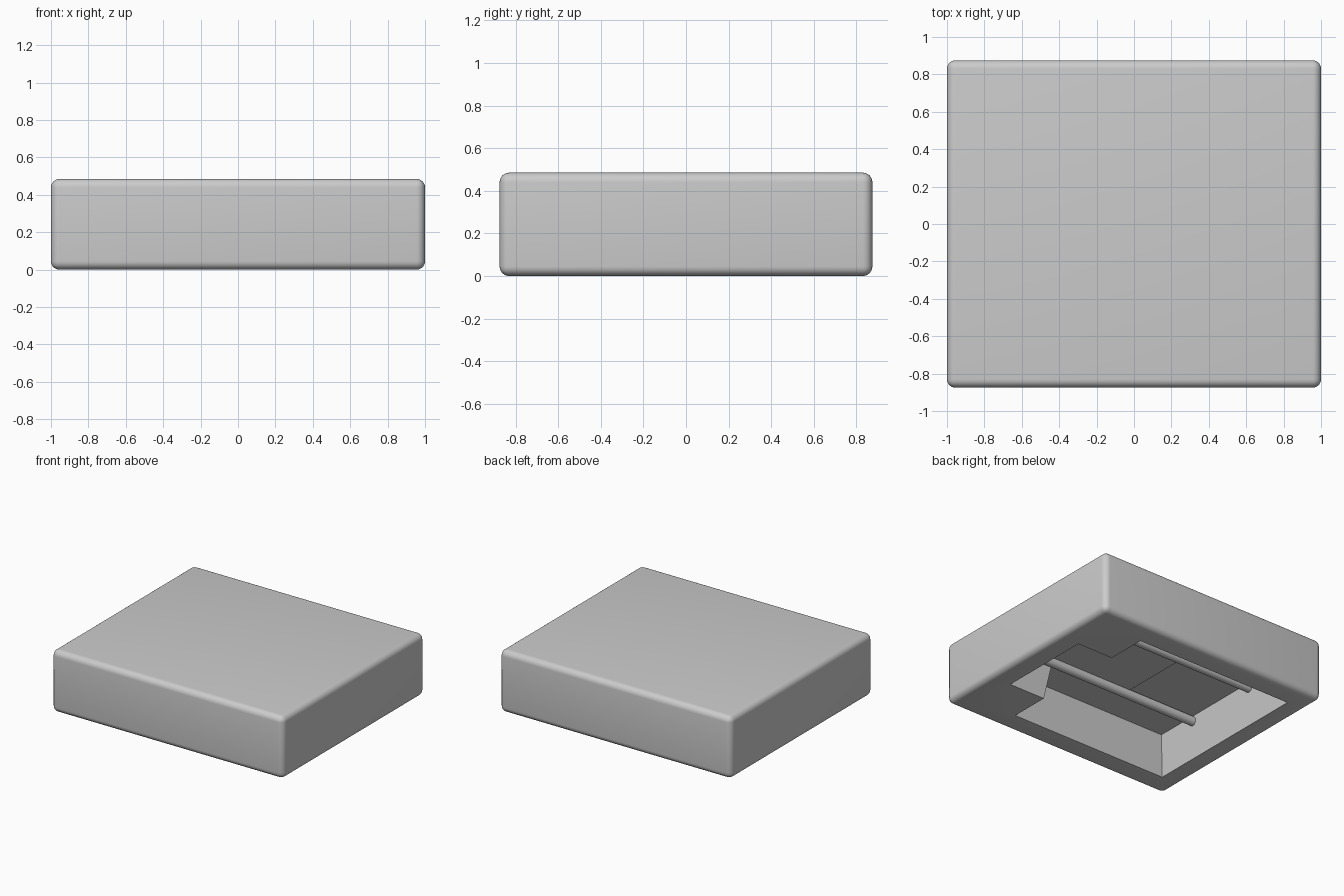
import bpy, bmesh, math

default = bpy.data.objects.get("Cube")
if default:
    bpy.data.objects.remove(default, do_unlink=True)

grey = bpy.data.materials.new("plain_grey")
grey.use_nodes = True
COLOUR = (0.6, 0.6, 0.6, 1)
grey.diffuse_color = COLOUR
grey.node_tree.nodes["Principled BSDF"].inputs["Base Color"].default_value = COLOUR

FLOOR = 0.31    # height of the hollow's ceiling
DRAFT = 0.045   # inward lean of the hollow's walls


def make(name, bm):
    bmesh.ops.recalc_face_normals(bm, faces=bm.faces[:])
    mesh = bpy.data.meshes.new(name)
    bm.to_mesh(mesh)
    bm.free()
    mesh.materials.append(grey)
    obj = bpy.data.objects.new(name, mesh)
    bpy.context.collection.objects.link(obj)
    return obj


def box(name, lo, hi, radius=0):
    bm = bmesh.new()
    bmesh.ops.create_cube(bm, size=1)
    for v in bm.verts:
        v.co = [(a + b) / 2 + c * (b - a) for a, b, c in zip(lo, hi, v.co)]
    if radius:
        bmesh.ops.bevel(bm, geom=bm.edges[:], offset=radius, segments=6,
                        profile=0.5, affect='EDGES')
    return make(name, bm)


def smooth(obj):
    bpy.ops.object.select_all(action='DESELECT')
    obj.select_set(True)
    bpy.context.view_layer.objects.active = obj
    bpy.ops.object.shade_smooth_by_angle(angle=math.radians(30))


# T-shaped hollow outline, half of it mirrored across y
def hollow_outline(d):
    half = [(0.83 - d, 0.375 - d), (0.52 - d, 0.375 - d),
            (0.52 - d, 0.69 - d), (-0.84 + d, 0.69 - d)]
    return half + [(x, -y) for x, y in reversed(half)]


def hollow_cutter():
    bm = bmesh.new()
    rings = [[bm.verts.new((x, y, z)) for x, y in hollow_outline(d)]
             for z, d in ((-0.05, 0), (0, 0), (FLOOR, DRAFT))]
    n = len(rings[0])
    for low, high in zip(rings, rings[1:]):
        for i in range(n):
            j = (i + 1) % n
            bm.faces.new((low[i], low[j], high[j], high[i]))
    bm.faces.new(rings[0])
    bm.faces.new(rings[-1])
    return make("hollow_cutter", bm)


# Rounded body with the hollow cut from its underside
body = box("body", (-1, -0.875, 0), (1, 0.875, 0.485), 0.045)
cutter = hollow_cutter()
cutter.hide_render = True
cut = body.modifiers.new("hollow", 'BOOLEAN')
cut.operation = 'DIFFERENCE'
cut.solver = 'EXACT'
cut.object = cutter
bpy.context.view_layer.objects.active = body
bpy.ops.object.modifier_apply(modifier=cut.name)
bpy.data.objects.remove(cutter, do_unlink=True)
smooth(body)

# Low raised pad on the hollow's ceiling
box("ceiling_pad", (-0.2, -0.33, FLOOR - 0.015), (0.78, 0.33, FLOOR + 0.01))

# Two round rails running the length of the hollow
for side, y in (("left", 0.31), ("right", -0.31)):
    bpy.ops.mesh.primitive_cylinder_add(vertices=24, radius=0.035, depth=1.64,
                                        location=(0, y, 0.275),
                                        rotation=(0, math.pi / 2, 0))
    rail = bpy.context.object
    rail.name = f"rail_{side}"
    rail.data.materials.append(grey)
    smooth(rail)
